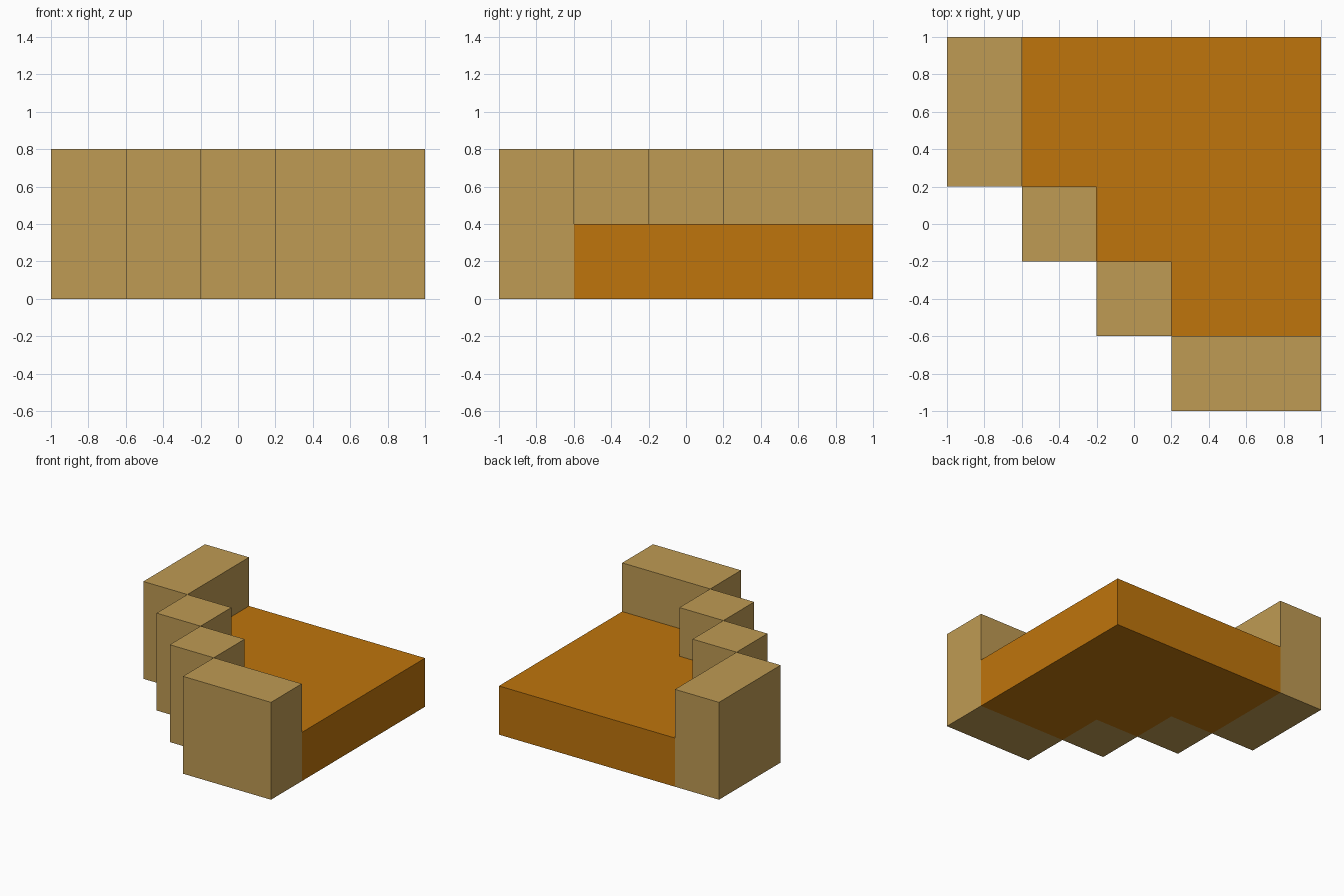
import bpy
import bmesh

cube = bpy.data.objects.get("Cube")
if cube:
    bpy.data.objects.remove(cube, do_unlink=True)


def make_material(name, color):
    mat = bpy.data.materials.new(name)
    mat.use_nodes = True
    mat.diffuse_color = color
    mat.node_tree.nodes["Principled BSDF"].inputs["Base Color"].default_value = color
    return mat


def extruded(name, outline, height, mat):
    """Flat outline on the ground, raised straight up to the given height."""
    bm = bmesh.new()
    base = bm.faces.new([bm.verts.new((x, y, 0)) for x, y in outline])
    top = bmesh.ops.extrude_face_region(bm, geom=[base])["geom"]
    bmesh.ops.translate(bm, vec=(0, 0, height),
                        verts=[v for v in top if isinstance(v, bmesh.types.BMVert)])
    bmesh.ops.recalc_face_normals(bm, faces=bm.faces)
    mesh = bpy.data.meshes.new(name)
    bm.to_mesh(mesh)
    bm.free()
    mesh.materials.append(mat)
    obj = bpy.data.objects.new(name, mesh)
    bpy.context.collection.objects.link(obj)
    return obj


tan = make_material("tan", (0.521, 0.328, 0.087, 1))
orange = make_material("orange", (0.521, 0.178, 0.0037, 1))

# Low floor with a stepped diagonal edge
extruded("floor", [(-0.6, 1), (-0.6, 0.2), (-0.2, 0.2), (-0.2, -0.2),
                   (0.2, -0.2), (0.2, -0.6), (1, -0.6), (1, 1)], 0.4, orange)

# Staggered wall blocks along the diagonal: x range, y range
blocks = {
    "wall_back_right": (-1, -0.6, 0.2, 1),
    "wall_step_back": (-0.6, -0.2, -0.2, 0.2),
    "wall_step_front": (-0.2, 0.2, -0.6, -0.2),
    "wall_front_left": (0.2, 1, -1, -0.6),
}
for name, (x0, x1, y0, y1) in blocks.items():
    extruded(name, [(x0, y0), (x1, y0), (x1, y1), (x0, y1)], 0.8, tan)
